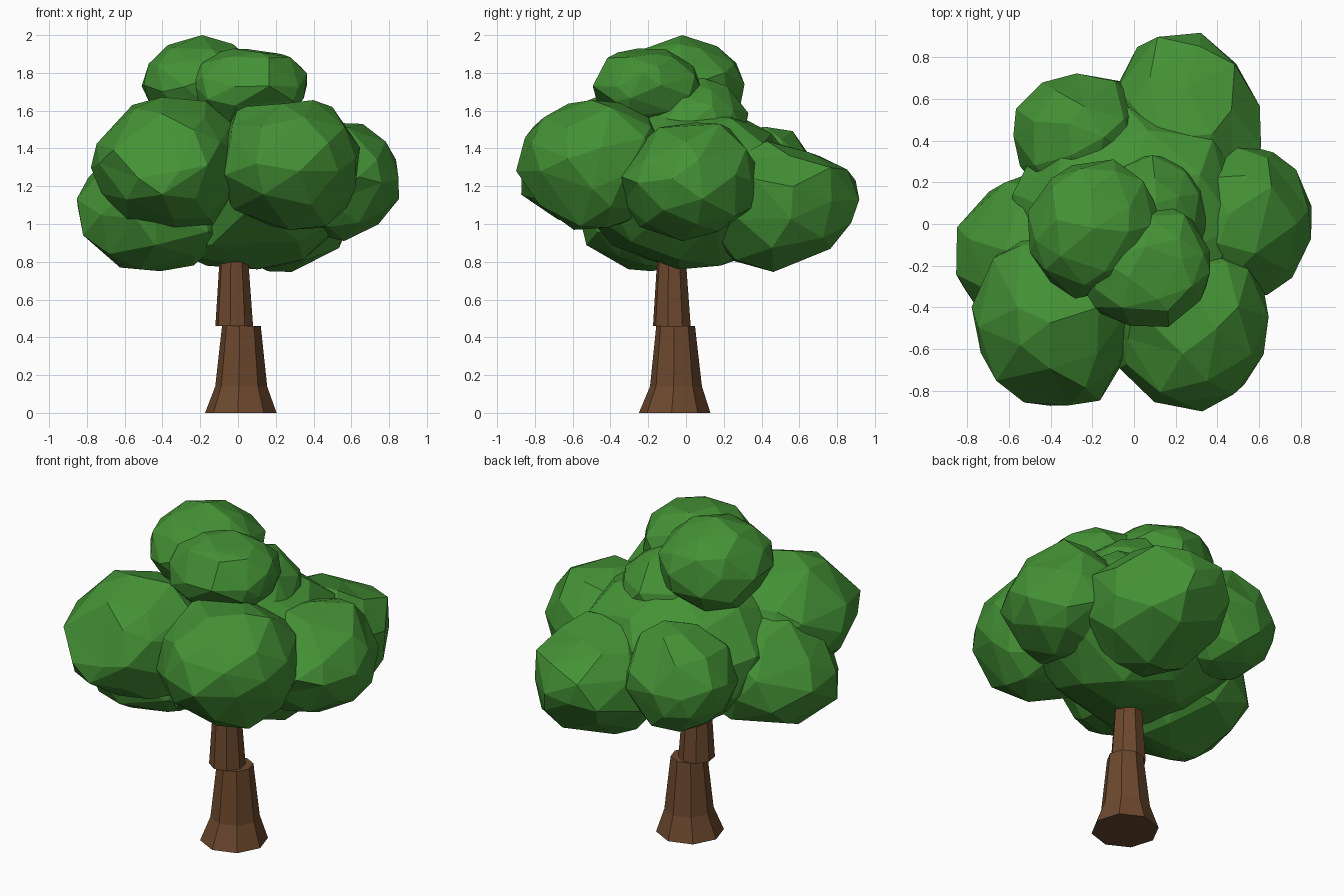
import bpy, bmesh, math, random
from mathutils import Vector, Euler

if "Cube" in bpy.data.objects:
    bpy.data.objects.remove(bpy.data.objects["Cube"], do_unlink=True)


def material(name, colour):
    mat = bpy.data.materials.new(name)
    mat.use_nodes = True
    mat.diffuse_color = colour
    mat.node_tree.nodes["Principled BSDF"].inputs["Base Color"].default_value = colour
    return mat


leaf_green = material("leaf green", (0.058, 0.285, 0.036, 1))
bark_brown = material("bark brown", (0.15, 0.065, 0.027, 1))


def finish(bm, name, mat):
    bmesh.ops.recalc_face_normals(bm, faces=bm.faces)
    mesh = bpy.data.meshes.new(name)
    bm.to_mesh(mesh)
    bm.free()
    mesh.materials.append(mat)
    obj = bpy.data.objects.new(name, mesh)
    bpy.context.collection.objects.link(obj)
    return obj


def leaf_clump(name, seed, low, high, *corners):
    """Faceted ball fitted to the box low-high, softly pulled to a few corners."""
    rng = random.Random(seed)
    bm = bmesh.new()
    bmesh.ops.create_icosphere(bm, subdivisions=2, radius=1)
    turn = Euler([rng.uniform(0, math.tau) for _ in range(3)]).to_matrix()
    for v in bm.verts:
        nudge = Vector([rng.uniform(-0.14, 0.14) for _ in range(3)])
        v.co = turn @ (v.co.normalized() + nudge).normalized() * rng.uniform(0.96, 1.04)
    for axis in range(3):
        values = [v.co[axis] for v in bm.verts]
        lo, hi = min(values), max(values)
        for v in bm.verts:
            t = (v.co[axis] - lo) / (hi - lo)
            v.co[axis] = low[axis] + t * (high[axis] - low[axis])
    centre = (Vector(low) + Vector(high)) / 2
    for corner in map(Vector, corners):
        nearest = min(bm.verts, key=lambda v: (v.co - centre).angle(corner - centre))
        start = nearest.co.copy()
        for v in bm.verts:
            spread = (v.co - start).length / 0.17
            v.co += (corner - start) * math.exp(-spread * spread)
    return finish(bm, name, leaf_green)


def trunk_section(name, rings, turn, sides=8):
    """Eight-sided tapering tube through rings of (x, y, z, radius)."""
    bm = bmesh.new()
    loops = []
    for x, y, z, r in rings:
        angles = [turn + math.tau * i / sides for i in range(sides)]
        loops.append([bm.verts.new((x + r * math.cos(a), y + r * math.sin(a), z))
                      for a in angles])
    for a, b in zip(loops, loops[1:]):
        for i in range(sides):
            j = (i + 1) % sides
            bm.faces.new((a[i], a[j], b[j], b[i]))
    bm.faces.new(loops[0])
    bm.faces.new(loops[-1])
    return finish(bm, name, bark_brown)


# Trunk: flared base and a narrower offset upper piece
trunk_section("lower_trunk", [(0.015, -0.06, 0, 0.19), (0.017, -0.053, 0.14, 0.138),
                              (0.018, -0.055, 0.46, 0.103)], math.radians(-5))
trunk_section("upper_trunk", [(-0.02, -0.075, 0.46, 0.102),
                              (-0.022, -0.077, 0.85, 0.075)], math.radians(-12))

# Broad core of the crown
leaf_clump("core_clump", 3, (-0.62, -0.57, 0.76), (0.62, 0.56, 1.63))

# Ring of six clumps
leaf_clump("front_right_clump", 4, (-0.78, -0.87, 0.98), (0.04, -0.02, 1.66),
           (-0.31, -0.87, 1.28), (-0.56, -0.4, 1.63), (-0.17, -0.4, 1.65), (-0.13, -0.42, 0.99))
leaf_clump("front_left_clump", 5, (-0.1, -0.9, 0.97), (0.65, -0.06, 1.64),
           (0.53, -0.77, 1.28), (0.5, -0.4, 1.62), (0, -0.4, 1.62), (0.44, -0.42, 0.98))
leaf_clump("left_clump", 6, (0.14, -0.37, 0.91), (0.85, 0.39, 1.53),
           (0.66, 0.18, 1.53), (0.85, -0.07, 1.24), (0.64, -0.34, 1.25))
leaf_clump("right_clump", 7, (-0.85, -0.57, 0.76), (-0.02, 0.24, 1.43),
           (-0.85, 0, 1.1), (-0.82, -0.3, 0.94), (-0.41, -0.18, 0.75))
leaf_clump("back_left_clump", 8, (-0.13, 0.08, 0.76), (0.61, 0.91, 1.45),
           (0.17, 0.9, 1.1), (0.49, 0.77, 1.12), (0.16, 0.46, 0.75), (0.25, 0.65, 1.38))
leaf_clump("back_right_clump", 9, (-0.58, 0.09, 0.91), (0.06, 0.75, 1.5),
           (-0.24, 0.75, 1.2), (-0.44, 0.68, 1.2), (-0.25, 0.57, 1.49), (-0.3, 0.33, 1.5))

# Cluster on top
leaf_clump("top_clump", 10, (-0.51, -0.34, 1.44), (0.12, 0.31, 2),
           (-0.19, -0.02, 2), (-0.4, -0.28, 1.7))
leaf_clump("top_front_clump", 11, (-0.23, -0.5, 1.5), (0.36, 0.1, 1.94),
           (0.23, -0.17, 1.9), (-0.16, -0.43, 1.66))
leaf_clump("top_back_clump", 12, (-0.2, -0.28, 1.22), (0.36, 0.33, 1.77))
